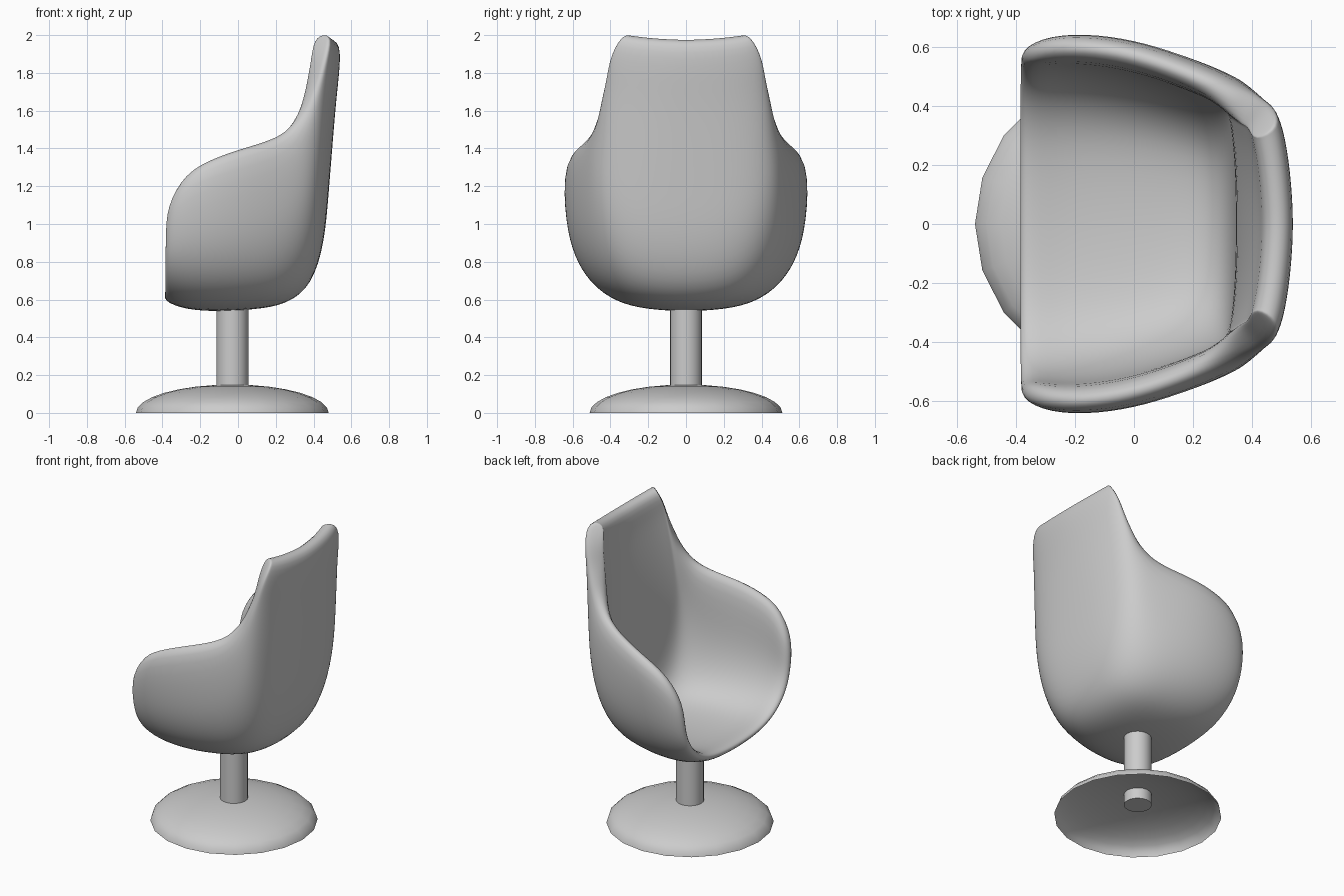
import bpy, bmesh
from math import sin, cos, pi
from mathutils import Matrix

old = bpy.data.objects.get("Cube")
if old:
    bpy.data.objects.remove(old, do_unlink=True)

GREY = (0.6, 0.6, 0.6, 1)
grey = bpy.data.materials.new("plain_grey")
grey.use_nodes = True
grey.diffuse_color = GREY
grey.node_tree.nodes["Principled BSDF"].inputs["Base Color"].default_value = GREY

AXIS_X = -0.03   # centre line of the pedestal


def add_object(name, bm):
    mesh = bpy.data.meshes.new(name)
    bm.to_mesh(mesh)
    bm.free()
    mesh.materials.append(grey)
    obj = bpy.data.objects.new(name, mesh)
    bpy.context.collection.objects.link(obj)
    return obj


def smooth(obj, angle):
    bpy.ops.object.select_all(action="DESELECT")
    obj.select_set(True)
    bpy.context.view_layer.objects.active = obj
    bpy.ops.object.shade_smooth_by_angle(angle=angle)


# Seat shell: each rib runs from the centre line (x, z) out to the rim (x, y, z),
# with a squareness for its corner and a padding depth at the centre;
# ribs go from front lip to backrest top
ribs = [
    ((-0.40, 0.59), (-0.395, 0.60, 1.09), 2.7, 0.05),
    ((-0.28, 0.54), (-0.285, 0.655, 1.28), 2.9, 0.08),
    ((-0.10, 0.53), (-0.12, 0.655, 1.36), 3, 0.09),
    ((0.08, 0.54), (0.03, 0.625, 1.41), 3, 0.09),
    ((0.26, 0.565), (0.17, 0.575, 1.45), 2.9, 0.09),
    ((0.395, 0.67), (0.26, 0.535, 1.49), 2.7, 0.09),
    ((0.46, 0.90), (0.315, 0.505, 1.54), 2.7, 0.115),
    ((0.48, 1.15), (0.36, 0.475, 1.61), 2.6, 0.135),
    ((0.50, 1.40), (0.395, 0.455, 1.69), 2.3, 0.135),
    ((0.52, 1.65), (0.43, 0.43, 1.78), 2, 0.12),
    ((0.542, 1.84), (0.465, 0.41, 1.90), 1.8, 0.11),
    ((0.542, 1.98), (0.495, 0.34, 2.015), 1.6, 0.105),
]
HALF = 6
RIM_PADDING = 0.112
MAX_PADDING = 0.15
bm = bmesh.new()
grid, padding = [], []
for (cx, cz), (rx, ry, rz), square, soft in ribs:
    row = []
    edge_soft = min(RIM_PADDING, soft + 0.025)
    for j in range(-HALF, HALF + 1):
        part = abs(j) / HALF
        t = part * pi / 2
        side = 1 if j > 0 else -1
        across = sin(t) ** (2 / square)
        rise = 1 - max(cos(t), 0) ** (2 / square)
        row.append(bm.verts.new((cx + (rx - cx) * rise, side * ry * across,
                                 cz + (rz - cz) * rise)))
        padding.append(soft + (edge_soft - soft) * part ** 2)
    grid.append(row)
for a, b in zip(grid, grid[1:]):
    for j in range(2 * HALF):
        bm.faces.new((a[j], a[j + 1], b[j + 1], b[j]))
shell = add_object("seat_shell", bm)
smooth(shell, pi)
group = shell.vertex_groups.new(name="padding")
for i, depth in enumerate(padding):
    group.add([i], depth / MAX_PADDING, "REPLACE")
thick = shell.modifiers.new("padding", "SOLIDIFY")
thick.thickness = MAX_PADDING
thick.offset = -1
thick.vertex_group = group.name
subdiv = shell.modifiers.new("rounding", "SUBSURF")
subdiv.levels = subdiv.render_levels = 2

# Pedestal post
bm = bmesh.new()
low, high = 0.075, 0.58
bmesh.ops.create_cone(bm, cap_ends=True, segments=20, radius1=0.085, radius2=0.085,
                      depth=high - low,
                      matrix=Matrix.Translation((AXIS_X, 0, (low + high) / 2)))
smooth(add_object("post", bm), 0.6)

# Hollow domed foot
bm = bmesh.new()
bmesh.ops.create_uvsphere(bm, u_segments=20, v_segments=16, radius=1)
below = [v for v in bm.verts if v.co.z < -0.01]
bmesh.ops.delete(bm, geom=below, context="VERTS")
bmesh.ops.scale(bm, vec=(0.51, 0.51, 0.15), verts=bm.verts)
bmesh.ops.translate(bm, vec=(AXIS_X, 0, 0), verts=bm.verts)
smooth(add_object("domed_foot", bm), 1.0)
